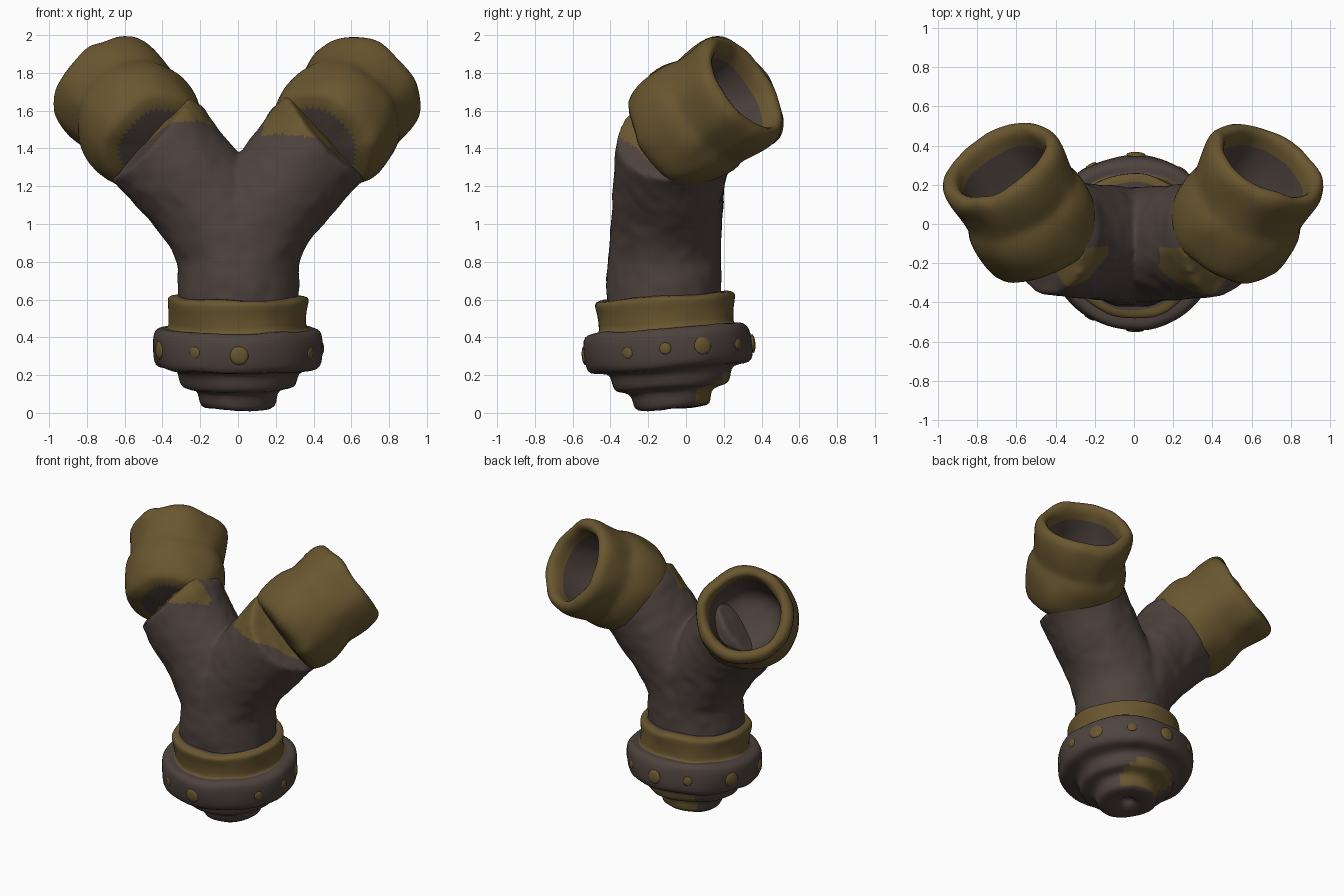
import bpy, bmesh
from math import cos, sin, pi, radians
from mathutils import Vector, Matrix, noise

if "Cube" in bpy.data.objects:
    bpy.data.objects.remove(bpy.data.objects["Cube"])


def material(name, rgb):
    m = bpy.data.materials.new(name)
    m.use_nodes = True
    m.diffuse_color = (*rgb, 1)
    m.node_tree.nodes["Principled BSDF"].inputs["Base Color"].default_value = (*rgb, 1)
    return m


BROWN, GOLD = 0, 1
MATS = [material("dark brown metal", (0.076, 0.055, 0.048)),
        material("old brass", (0.142, 0.094, 0.029))]
UP = Vector((0, 0, 1))


def worn(co, lump):
    """Shift a point by a broad and a fine unevenness."""
    return co + noise.noise_vector(co * 5) * lump + noise.noise_vector(co * 13) * lump * 0.4


def finish(bm, name, lump=0.0):
    """Turn a bmesh into a smooth object, with an uneven worn surface."""
    bmesh.ops.recalc_face_normals(bm, faces=bm.faces)
    for v in bm.verts:
        v.co = worn(v.co, lump)
    mesh = bpy.data.meshes.new(name)
    bm.to_mesh(mesh)
    bm.free()
    for m in MATS:
        mesh.materials.append(m)
    mesh.polygons.foreach_set("use_smooth", [True] * len(mesh.polygons))
    ob = bpy.data.objects.new(name, mesh)
    bpy.context.collection.objects.link(ob)
    return ob


def skin(bm, rings, mats=None):
    """Bridge rings of vertices and cap both ends."""
    n = len(rings[0])
    for k in range(len(rings) - 1):
        for i in range(n):
            j = (i + 1) % n
            f = bm.faces.new((rings[k][i], rings[k][j], rings[k + 1][j], rings[k + 1][i]))
            f.material_index = mats[k] if mats else BROWN
    bm.faces.new(rings[0])
    bm.faces.new(rings[-1])


def ring(bm, centre, axis, radius, n=40):
    q = UP.rotation_difference(axis)
    return [bm.verts.new(centre + q @ Vector((radius * cos(a), radius * sin(a), 0)))
            for a in (2 * pi * i / n for i in range(n))]


def lathe(name, profile, origin, axis, lump):
    """Revolve (radius, height, colour of the next band) along an axis."""
    bm = bmesh.new()
    rings = [ring(bm, origin + axis * h, axis, r) for r, h, _ in profile]
    skin(bm, rings, [m for _, _, m in profile])
    ob = finish(bm, name, lump)
    ob.modifiers.new("rounding", "SUBSURF").levels = 1
    ob.modifiers["rounding"].render_levels = 1
    return ob


# Stepped base with flange and brass collar, leaning slightly
TILT = Matrix.Rotation(radians(4.5), 3, "X")
BASE = Vector((0, -0.068, 0.02))
base = lathe("stepped_base", [
    (0.02, 0.05, BROWN), (0.035, 0.04, BROWN), (0.045, 0.0, BROWN), (0.16, -0.005, BROWN),
    (0.2, 0.01, BROWN), (0.205, 0.06, BROWN), (0.215, 0.105, BROWN), (0.28, 0.11, BROWN),
    (0.305, 0.125, BROWN), (0.315, 0.17, BROWN), (0.33, 0.212, BROWN), (0.41, 0.215, BROWN),
    (0.44, 0.232, BROWN), (0.45, 0.28, BROWN), (0.45, 0.38, BROWN), (0.438, 0.42, BROWN),
    (0.405, 0.438, BROWN), (0.365, 0.425, GOLD), (0.365, 0.46, GOLD), (0.365, 0.52, GOLD),
    (0.375, 0.57, GOLD), (0.37, 0.592, GOLD), (0.33, 0.6, BROWN), (0.28, 0.6, BROWN)],
    BASE, TILT @ UP, 0.015)
for p in base.data.polygons:
    c = p.center
    if 0.06 < c.z < 0.23 and c.y > 0.06 and -0.2 < c.x < 0.16:
        p.material_index = GOLD

# Flat brass rivets around the flange, at uneven spacing
bm = bmesh.new()
SMALL, BIG = 0.032, 0.05
for degrees, size in ((0, BIG), (60, SMALL), (87, SMALL), (114, BIG), (146, SMALL),
                      (178, BIG), (210, SMALL), (249, BIG), (290, BIG), (329, SMALL)):
    a = radians(degrees - 90)
    out = Vector((cos(a), sin(a), 0))
    spot = worn(BASE + TILT @ (out * 0.445 + UP * 0.322), 0.015)
    turn = (TILT @ out).to_track_quat("Z", "Y").to_matrix().to_4x4()
    bmesh.ops.create_uvsphere(bm, u_segments=14, v_segments=8, radius=size,
                              matrix=Matrix.Translation(spot) @ turn
                              @ Matrix.Diagonal((1, 1, 0.3, 1)))
for f in bm.faces:
    f.material_index = GOLD
finish(bm, "flange_rivets")

# Forked body: two bent tubes sharing one trunk, fused into one skin
bm = bmesh.new()
cups = []
for side in (-1, 1):
    axis = Vector((0.42 * side, 0.75, 0.51)).normalized()
    rim = Vector((0.685 * side, 0.31, 1.725))
    cups.append((side, rim, axis))
    path = [(0.02, -0.115, 0.5, 0.3), (0.02, -0.12, 0.7, 0.302), (0.03, -0.115, 0.86, 0.298),
            (0.1, -0.105, 1.02, 0.295), (0.21, -0.092, 1.17, 0.292),
            (0.33, -0.08, 1.31, 0.298), (0.41, -0.06, 1.41, 0.307)]
    pts = [(Vector((x * side, y, z)), r) for x, y, z, r in path]
    pts.append((rim - axis * 0.51, 0.3))
    rings = []
    for k, (p, r) in enumerate(pts):
        before, after = pts[max(k - 1, 0)][0], pts[min(k + 1, len(pts) - 1)][0]
        rings.append(ring(bm, p, (after - before).normalized(), r))
    skin(bm, rings)
body = finish(bm, "forked_body")
fuse = body.modifiers.new("fuse", "REMESH")
fuse.mode, fuse.voxel_size, fuse.use_smooth_shade = "VOXEL", 0.018, True
soft = body.modifiers.new("soften", "SMOOTH")
soft.factor, soft.iterations = 0.5, 10
bpy.context.view_layer.update()
fused = bpy.data.meshes.new_from_object(
    body.evaluated_get(bpy.context.evaluated_depsgraph_get()))
body.modifiers.clear()
body.data = fused
for v in fused.vertices:
    v.co = worn(v.co, 0.012)
fused.materials.clear()
for m in MATS:
    fused.materials.append(m)

# Brass creeps down the front of each branch below its cup
for p in fused.polygons:
    c = p.center
    edge = (1.375 if c.x > 0 else 1.46) + 0.03 * noise.noise(c * 7)
    high = c.z + 0.5 * c.y + 0.23 * abs(c.x) > edge
    p.material_index = GOLD if high and abs(c.x) > 0.13 and c.y < -0.12 else BROWN
    p.use_smooth = True

# Hollow brass cups with a rolled rim, a crease and a dark lining
for side, rim, axis in cups:
    lathe("left_cup" if side > 0 else "right_cup", [
        (0.25, -0.59, GOLD), (0.295, -0.56, GOLD), (0.32, -0.49, GOLD), (0.335, -0.4, GOLD),
        (0.335, -0.32, GOLD), (0.315, -0.26, GOLD), (0.31, -0.23, GOLD), (0.32, -0.15, GOLD),
        (0.328, -0.07, GOLD), (0.325, -0.02, GOLD), (0.3, 0.012, GOLD), (0.265, 0.012, GOLD),
        (0.24, -0.02, GOLD), (0.235, -0.08, BROWN), (0.235, -0.2, BROWN), (0.22, -0.36, BROWN),
        (0.16, -0.42, BROWN), (0.06, -0.43, BROWN)], rim, axis, 0.02)
